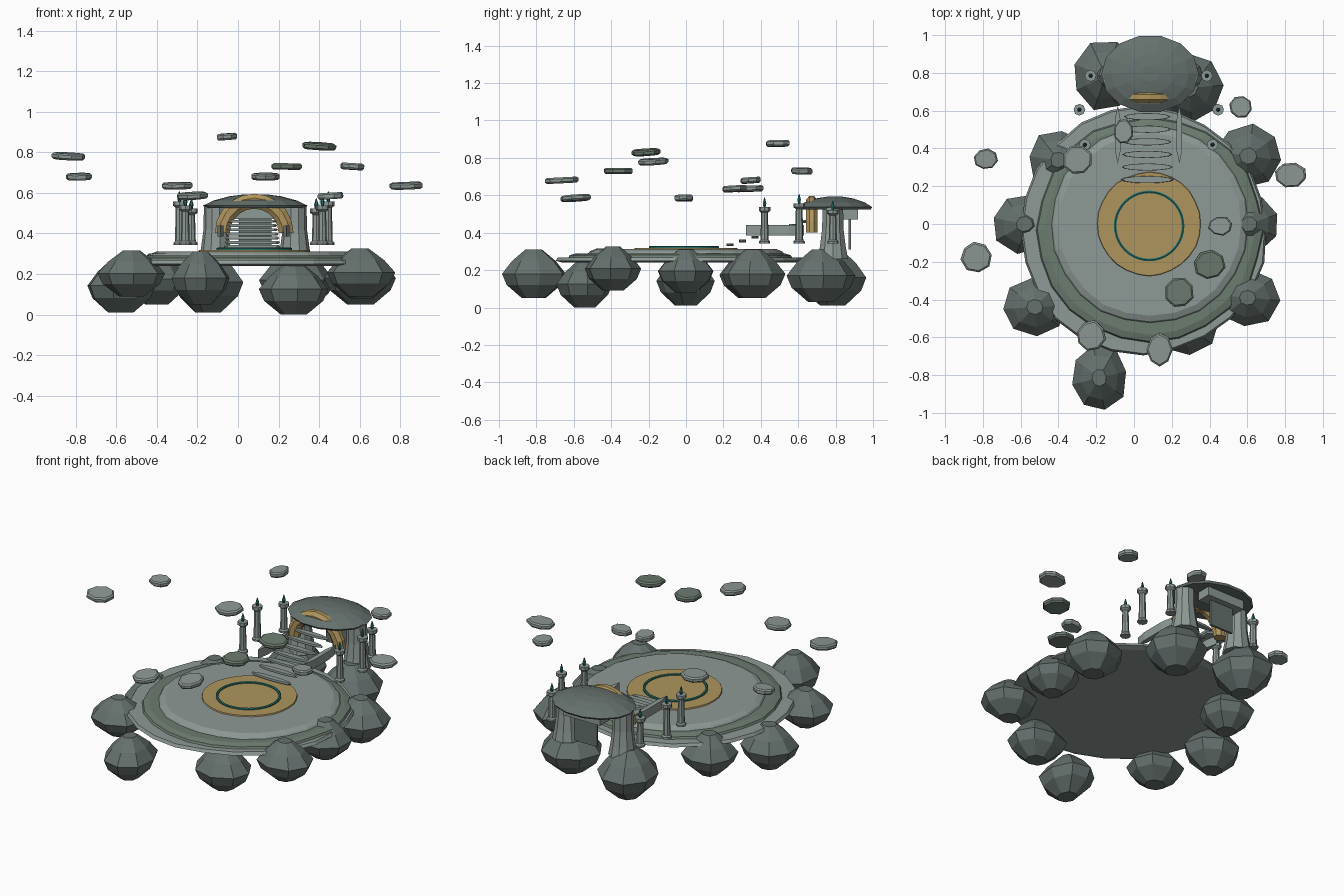
import bpy, bmesh, math, random
from mathutils import Matrix, Vector

if "Cube" in bpy.data.objects:
    bpy.data.objects.remove(bpy.data.objects["Cube"])

random.seed(4)


def material(name, r, g, b):
    m = bpy.data.materials.new(name)
    m.diffuse_color = (r, g, b, 1)
    m.use_nodes = True
    m.node_tree.nodes["Principled BSDF"].inputs["Base Color"].default_value = m.diffuse_color
    return m


STONE = material("pale_stone", 0.27, 0.32, 0.30)
MOSS = material("moss_stone", 0.15, 0.20, 0.16)
ROCK = material("dark_rock", 0.13, 0.165, 0.155)
GOLD = material("gold", 0.43, 0.30, 0.11)
TEAL = material("teal", 0.02, 0.17, 0.15)


def finish(name, bm, mat, loc=(0, 0, 0), rot=(0, 0, 0)):
    bmesh.ops.recalc_face_normals(bm, faces=bm.faces)
    me = bpy.data.meshes.new(name)
    bm.to_mesh(me)
    bm.free()
    me.materials.append(mat)
    ob = bpy.data.objects.new(name, me)
    bpy.context.collection.objects.link(ob)
    ob.location, ob.rotation_euler = loc, rot
    return ob


def lathe(name, profile, sides, mat, loc, scale=(1, 1, 1), jitter=0.0, turn=0.0, rot=(0, 0, 0)):
    """Stack of (radius, z) rings, capped at both ends."""
    bm = bmesh.new()
    wobble = [1 + random.uniform(-jitter, jitter) for _ in range(sides)]
    rings = []
    for r, z in profile:
        ring = []
        for i in range(sides):
            a = 2 * math.pi * i / sides + turn
            k = r * wobble[i]
            ring.append(bm.verts.new((k * math.cos(a) * scale[0], k * math.sin(a) * scale[1], z * scale[2])))
        rings.append(ring)
    for lo, hi in zip(rings, rings[1:]):
        for i in range(sides):
            j = (i + 1) % sides
            bm.faces.new((lo[i], lo[j], hi[j], hi[i]))
    bm.faces.new(rings[0][::-1])
    bm.faces.new(rings[-1])
    return finish(name, bm, mat, loc, rot)


def box(name, loc, size, mat, rot=(0, 0, 0)):
    bm = bmesh.new()
    bmesh.ops.create_cube(bm, size=1, matrix=Matrix.Diagonal((*size, 1)))
    return finish(name, bm, mat, loc, rot)


def sweep(name, major, minor, arc, segs, sides, mat, loc, depth=1.0, upright=False):
    """Ring or arch with a round section."""
    bm = bmesh.new()
    closed = arc > 6.2
    rings = []
    for i in range(segs if closed else segs + 1):
        a = arc * i / segs
        ring = []
        for j in range(sides):
            b = 2 * math.pi * (j + 0.5) / sides
            r, h = major + minor * math.cos(b), minor * depth * math.sin(b)
            p = (r * math.cos(a), h, r * math.sin(a)) if upright else (r * math.cos(a), r * math.sin(a), h)
            ring.append(bm.verts.new(p))
        rings.append(ring)
    for i in range(segs):
        p, q = rings[i], rings[(i + 1) % len(rings)]
        for j in range(sides):
            k = (j + 1) % sides
            bm.faces.new((p[j], p[k], q[k], q[j]))
    if not closed:
        bm.faces.new(rings[0])
        bm.faces.new(rings[-1])
    return finish(name, bm, mat, loc)


# Round terrace: three stacked tiers, gold inlay and teal ring
lathe("terrace_base", [(0.62, 0.24), (0.655, 0.25), (0.645, 0.268)], 24, STONE, (0.05, -0.035, 0), jitter=0.015)
lathe("terrace_moss_tier", [(0.60, 0.262), (0.59, 0.28), (0.555, 0.29)], 24, MOSS, (0.085, -0.03, 0), jitter=0.015)
lathe("terrace_floor", [(0.53, 0.28), (0.515, 0.30), (0.485, 0.312)], 24, STONE, (0.085, -0.005, 0), jitter=0.01)
lathe("gold_inlay", [(0.277, 0.305), (0.272, 0.319)], 28, GOLD, (0.08, 0, 0), jitter=0.008)
sweep("inlay_ring", 0.18, 0.008, 2 * math.pi, 40, 6, TEAL, (0.08, -0.01, 0.322))

# Faceted boulders carrying the terrace: x, y, rx, ry, bottom z, top z
BOULDER = [(0.37, 0), (0.85, 0.27), (1, 0.5), (0.69, 0.76), (0.26, 1)]
boulders = [
    (-0.185, -0.815, 0.152, 0.178, 0.05, 0.31),
    (0.275, -0.54, 0.18, 0.15, 0.00, 0.25),
    (0.60, -0.39, 0.17, 0.155, 0.09, 0.325),
    (0.61, 0.0, 0.165, 0.16, 0.08, 0.31),
    (0.605, 0.36, 0.175, 0.165, 0.05, 0.31),
    (-0.525, -0.44, 0.17, 0.15, 0.09, 0.315),
    (-0.58, 0.0, 0.17, 0.155, 0.01, 0.275),
    (-0.40, 0.34, 0.16, 0.16, 0.05, 0.30),
    (-0.15, 0.785, 0.18, 0.185, 0.01, 0.31),
    (0.29, 0.72, 0.18, 0.18, 0.03, 0.31),
]
for n, (x, y, rx, ry, z0, z1) in enumerate(boulders):
    lathe(f"boulder_{n + 1}", BOULDER, 8, ROCK, (x, y, z0), (rx, ry, z1 - z0), 0.05, random.uniform(0, 0.7))

# Shrine: two flared columns, lintel, back panel, gold arch and canopy
CX = 0.085
for side, s in (("left", -1), ("right", 1)):
    lathe(f"shrine_{side}_column", [(0.085, 0.26), (0.072, 0.33), (0.06, 0.42), (0.058, 0.54)], 10, STONE,
          (CX + s * 0.195, 0.785, 0))
    # Lens-shaped stair rail
    bm = bmesh.new()
    outline = [(-0.15, 0), (-0.08, 0.015), (0.08, 0.015), (0.16, 0), (0.08, -0.015), (-0.08, -0.015)]
    base = bm.faces.new([bm.verts.new((x, y, -0.027)) for y, x in outline])
    up = bmesh.ops.extrude_face_region(bm, geom=[base])
    bmesh.ops.translate(bm, verts=[v for v in up["geom"] if isinstance(v, bmesh.types.BMVert)], vec=(0, 0, 0.054))
    finish(f"stair_{side}_rail", bm, STONE, (CX - 0.008 + s * 0.163, 0.47, 0.413))
box("shrine_lintel", (CX, 0.875, 0.50), (0.26, 0.09, 0.06), STONE)
box("shrine_back_panel", (CX, 0.875, 0.39), (0.16, 0.014, 0.16), ROCK)
sweep("shrine_gold_arch", 0.157, 0.04, math.pi, 10, 8, GOLD, (0.08, 0.672, 0.402), 0.85, True)
lathe("shrine_canopy", [(0.96, 0.525), (1, 0.537), (0.80, 0.562), (0.5, 0.583), (0.2, 0.593)], 14, ROCK,
      (CX, 0.795, 0), (0.258, 0.206, 1))

# Floating stair treads, lens shaped
for i in range(7):
    t = i / 6
    lathe(f"stair_tread_{i + 1}", [(0.95, -0.007), (1, 0), (0.95, 0.007)], 12, STONE,
          (CX - 0.015, 0.235 + 0.40 * t, 0.335 + 0.125 * t), (0.14 - 0.02 * t, 0.019, 1))

# Lantern posts, mirrored on both sides of the shrine: offset, y, height
for n, (dx, y, h) in enumerate([(0.338, 0.42, 0.195), (0.367, 0.605, 0.215), (0.308, 0.785, 0.18)]):
    for side, s in (("left", -1), ("right", 1)):
        p = (0.078 + s * dx, y, 0.342)
        lathe(f"{side}_post_{n + 1}", [(0.030, 0), (0.030, 0.012), (0.022, 0.02), (0.018, h - 0.03),
                                       (0.031, h - 0.02), (0.031, h)], 8, STONE, p)
        lathe(f"{side}_post_{n + 1}_tip", [(0.007, h), (0.011, h + 0.02), (0.002, h + 0.05)], 6, TEAL, p)

# Drifting slabs: x, y, z, rx, ry, mossy
slabs = [
    (-0.835, -0.175, 0.78, 0.082, 0.08, 0), (-0.785, 0.345, 0.68, 0.063, 0.055, 0),
    (-0.055, 0.49, 0.877, 0.052, 0.066, 0), (0.40, -0.215, 0.83, 0.084, 0.078, 1),
    (0.24, -0.36, 0.73, 0.077, 0.083, 1), (0.135, -0.665, 0.68, 0.068, 0.09, 0),
    (0.563, 0.62, 0.73, 0.06, 0.06, 0), (0.828, 0.26, 0.635, 0.088, 0.066, 0),
    (-0.30, 0.34, 0.635, 0.081, 0.08, 0), (-0.228, -0.59, 0.585, 0.079, 0.08, 0),
    (0.457, -0.01, 0.585, 0.064, 0.051, 0),
]
for n, (x, y, z, rx, ry, mossy) in enumerate(slabs):
    tilt = (random.uniform(-0.08, 0.08), random.uniform(-0.08, 0.08), 0)
    lathe(f"floating_slab_{n + 1}", [(0.88, -0.016), (1, -0.007), (1, 0.008), (0.88, 0.016)], 8,
          MOSS if mossy else STONE, (x, y, z), (rx, ry, 1), 0.05, random.uniform(0, 0.7), tilt)
